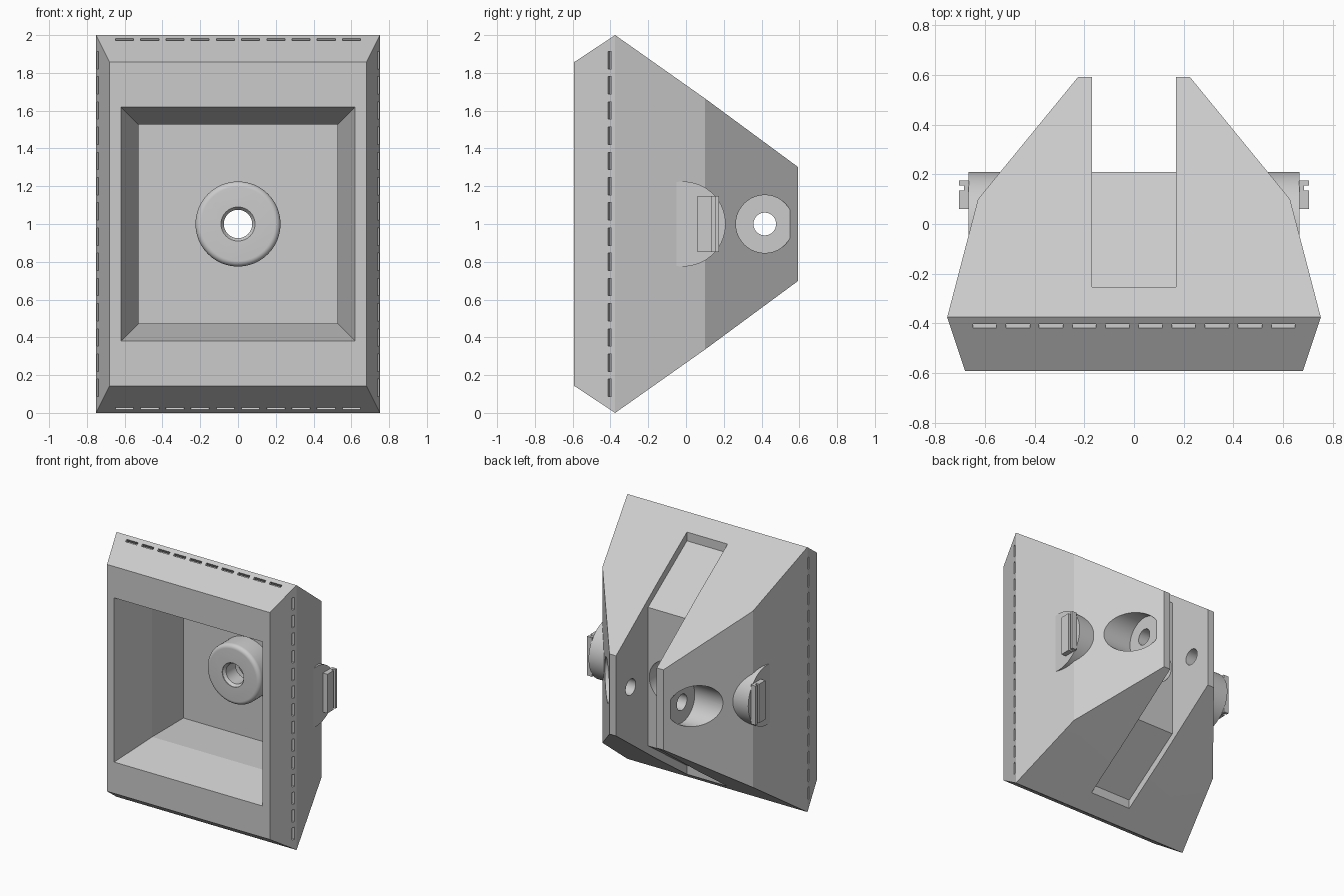
import bpy, bmesh
from math import sin, cos, pi, radians
from mathutils import Vector

scene_cube = bpy.data.objects.get("Cube")
if scene_cube:
    bpy.data.objects.remove(scene_cube, do_unlink=True)

grey = bpy.data.materials.new("light grey")
grey.use_nodes = True
grey.diffuse_color = (0.6, 0.6, 0.6, 1)
grey.node_tree.nodes["Principled BSDF"].inputs["Base Color"].default_value = (0.6, 0.6, 0.6, 1)


def solid(name, *lofts):
    """Object made of closed lofts; each loft is a list of point rings."""
    bm = bmesh.new()
    for rings in lofts:
        loops = [[bm.verts.new(p) for p in ring] for ring in rings]
        n = len(loops[0])
        for a, b in zip(loops, loops[1:]):
            for i in range(n):
                j = (i + 1) % n
                bm.faces.new((a[i], a[j], b[j], b[i]))
        bm.faces.new(loops[0][::-1])
        bm.faces.new(loops[-1])
    bmesh.ops.recalc_face_normals(bm, faces=bm.faces)
    mesh = bpy.data.meshes.new(name)
    bm.to_mesh(mesh)
    bm.free()
    mesh.materials.append(grey)
    obj = bpy.data.objects.new(name, mesh)
    bpy.context.collection.objects.link(obj)
    return obj


def rect(y, hx, hz):
    """Upright rectangle around the main axis."""
    return [(x * hx, y, 1 + z * hz) for x, z in ((-1, -1), (1, -1), (1, 1), (-1, 1))]


def lathe_y(profile, n=64):
    """Rings of (radius, y) around the main axis."""
    return [[(r * cos(2 * pi * i / n), y, 1 + r * sin(2 * pi * i / n)) for i in range(n)]
            for r, y in profile]


def lathe_x(cy, profile, n=64):
    """Rings of (radius, x) around a cross axis at y = cy."""
    return [[(x, cy + r * cos(2 * pi * i / n), 1 + r * sin(2 * pi * i / n)) for i in range(n)]
            for r, x in profile]


def slit_section(front, rim, y, width=0.02, depth=0.03):
    """Section (y, distance from axis) of a slit cut square to a bevel."""
    rim_point = Vector((RIM_Y, rim))
    along = (rim_point - Vector((FRONT_Y, front))).normalized()
    out = Vector((-along.y, along.x))
    centre = rim_point + along * ((y - RIM_Y) / along.x)
    half = along * width / 2
    return [centre - half - out * depth, centre + half - out * depth,
            centre + half + out * depth, centre - half + out * depth]


def combine(target, tool, operation):
    mod = target.modifiers.new("combine", 'BOOLEAN')
    mod.operation = operation
    mod.solver = 'EXACT'
    mod.object = tool
    bpy.ops.object.select_all(action='DESELECT')
    bpy.context.view_layer.objects.active = target
    target.select_set(True)
    bpy.ops.object.modifier_apply(modifier=mod.name)
    bpy.data.objects.remove(tool, do_unlink=True)


def finish(obj):
    bpy.ops.object.select_all(action='DESELECT')
    bpy.context.view_layer.objects.active = obj
    obj.select_set(True)
    bpy.ops.object.shade_smooth_by_angle(angle=radians(12))


# Tapered housing with a bevelled front
FRONT_Y, RIM_Y = -0.592, -0.375
body = solid("housing", [rect(FRONT_Y, 0.68, 0.857), rect(RIM_Y, 0.752, 1.0),
                         rect(0.1, 0.628, 0.665), rect(0.592, 0.225, 0.3025)])

# Round side bosses
combine(body, solid("side_bosses", *[lathe_x(-0.015, [(0.225, s * 0.54), (0.225, s * 0.667)])
                                     for s in (-1, 1)]), 'UNION')

# Front cavity with a flared mouth and a straight rear half
combine(body, solid("cavity", [rect(-0.7, 0.62, 0.62), rect(FRONT_Y, 0.62, 0.62),
                               rect(-0.27, 0.528, 0.528), rect(0.103, 0.528, 0.528)]),
        'DIFFERENCE')

# Rear slot that leaves two fins
slot = [(-0.254, 2.2), (-0.254, 1.848), (0.21, 1.523), (0.21, 0.477),
        (-0.254, 0.152), (-0.254, -0.2), (0.7, -0.2), (0.7, 2.2)]
combine(body, solid("slot", [[(x, y, z) for y, z in slot] for x in (-0.17, 0.17)]), 'DIFFERENCE')

# Rounded boss inside the cavity
rounding = [(0.195 + 0.03 * cos(a), -0.03 - 0.03 * sin(a))
            for a in (pi / 2 * i / 8 for i in range(9))]
combine(body, solid("inner_boss", lathe_y([(0.225, 0.15)] + rounding)), 'UNION')

# Stepped bore through the boss and the rear wall
combine(body, solid("bore", lathe_y([(0.09, -0.1), (0.09, -0.055), (0.075, -0.035), (0.075, 0.08),
                                     (0.16, 0.08), (0.16, 0.3)])), 'DIFFERENCE')

# Counterbored pivot holes in the fins
combine(body, solid("pivot_holes", *[lathe_x(0.417, [(0.06, s * 0.1), (0.06, s * 0.258),
                                                     (0.153, s * 0.258), (0.153, s * 0.8)])
                                     for s in (-1, 1)]), 'DIFFERENCE')

# Rows of shallow slits, cut square to the front bevel
side_cut = slit_section(0.68, 0.752, -0.403)
end_cut = slit_section(0.857, 1.0, -0.41)
slits = []
for s in (-1, 1):
    for i in range(14):
        z = 1 + (i - 6.5) * 0.1335
        slits.append([[(s * d, y, z + h) for y, d in side_cut] for h in (-0.046, 0.046)])
    for i in range(10):
        x = (i - 4.5) * 0.1335
        slits.append([[(x + h, y, 1 + s * d) for y, d in end_cut] for h in (-0.048, 0.048)])
combine(body, solid("slits", *slits), 'DIFFERENCE')
finish(body)

# Grooved grip plates on the side bosses
grip = [(0.664, 0.06), (0.705, 0.06), (0.705, 0.135), (0.685, 0.135),
        (0.685, 0.155), (0.705, 0.155), (0.705, 0.175), (0.664, 0.175)]
for side, s in (("left", 1), ("right", -1)):
    finish(solid(side + "_grip", [[(s * x, y, z) for x, y in grip] for z in (0.853, 1.148)]))
